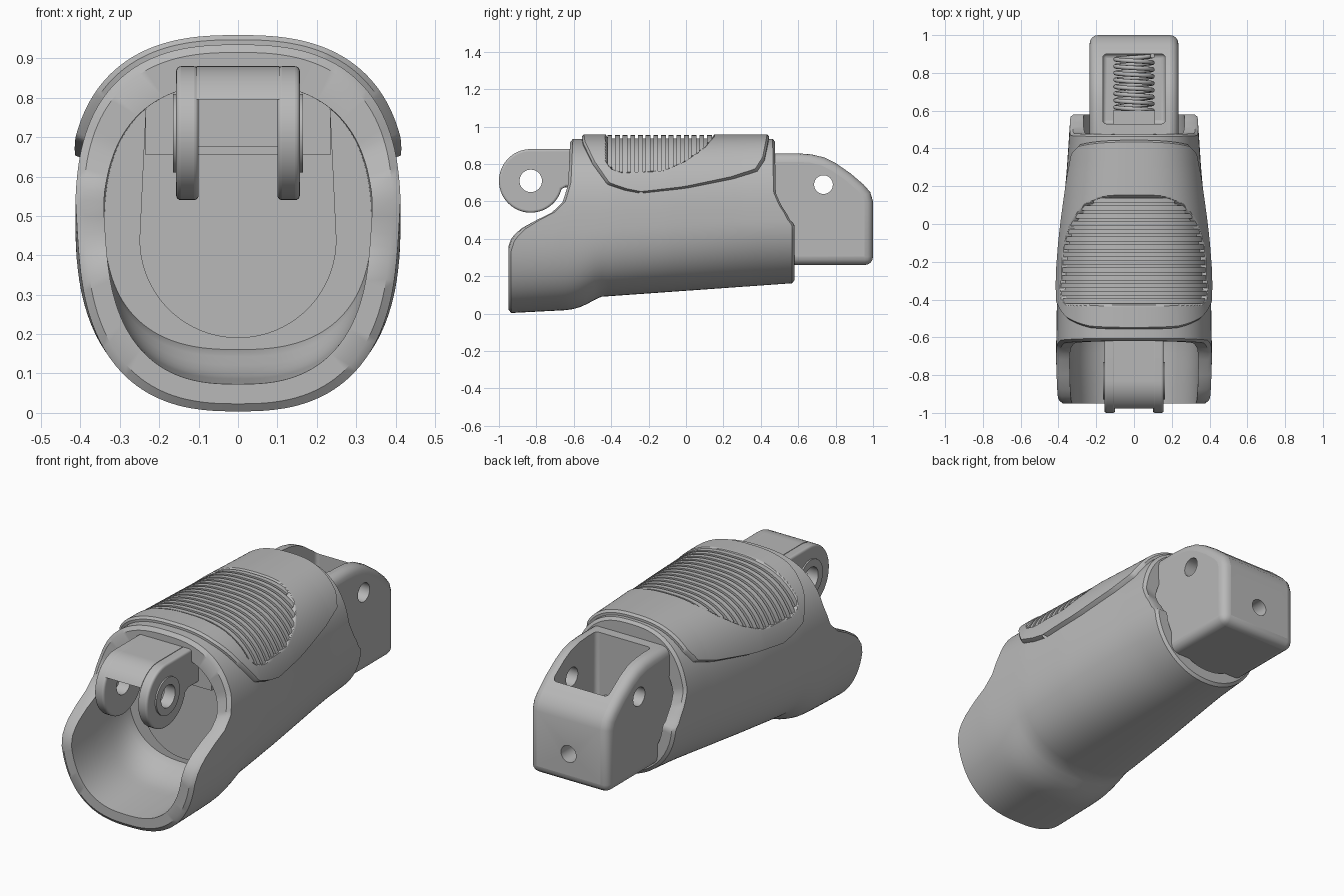
import bpy, bmesh, math
from mathutils import Vector

old = bpy.data.objects.get("Cube")
if old:
    bpy.data.objects.remove(old, do_unlink=True)

grey = bpy.data.materials.new("plain_grey")
grey.use_nodes = True
grey.diffuse_color = (0.48, 0.48, 0.48, 1)
grey.node_tree.nodes["Principled BSDF"].inputs["Base Color"].default_value = (0.48, 0.48, 0.48, 1)


def interp(points, v):
    """Piecewise linear lookup."""
    if v <= points[0][0]:
        return points[0][1]
    for (a, p), (b, q) in zip(points, points[1:]):
        if v <= b:
            return p + (q - p) * (v - a) / (b - a)
    return points[-1][1]


def smooth(ob, angle=30):
    bpy.ops.object.select_all(action="DESELECT")
    ob.select_set(True)
    bpy.context.view_layer.objects.active = ob
    bpy.ops.object.shade_smooth_by_angle(angle=math.radians(angle))


def finish(name, bm, angle=30):
    bmesh.ops.recalc_face_normals(bm, faces=bm.faces)
    me = bpy.data.meshes.new(name)
    bm.to_mesh(me)
    bm.free()
    me.materials.append(grey)
    ob = bpy.data.objects.new(name, me)
    bpy.context.collection.objects.link(ob)
    smooth(ob, angle)
    return ob


def apply(ob, mod):
    bpy.context.view_layer.objects.active = ob
    bpy.ops.object.modifier_apply(modifier=mod.name)


def extrude(name, outline, low, high, bevel=0, axis="x"):
    """Prism: outline is (y, z) pushed along x, or (x, z) pushed along y."""
    bm = bmesh.new()
    place = (lambda d, p: (d, *p)) if axis == "x" else (lambda d, p: (p[0], d, p[1]))
    face = bm.faces.new([bm.verts.new(place(low, p)) for p in outline])
    new = bmesh.ops.extrude_face_region(bm, geom=[face])["geom"]
    shift = Vector(place(high - low, (0, 0)))
    bmesh.ops.translate(bm, vec=shift, verts=[v for v in new if isinstance(v, bmesh.types.BMVert)])
    ob = finish(name, bm)
    if bevel:
        mod = ob.modifiers.new("rounding", "BEVEL")
        mod.width, mod.segments, mod.limit_method = bevel, 4, "ANGLE"
        mod.angle_limit = math.radians(50)
        apply(ob, mod)
        smooth(ob)
    return ob


def cut(ob, cutter):
    mod = ob.modifiers.new("cut", "BOOLEAN")
    mod.operation, mod.solver, mod.object = "DIFFERENCE", "EXACT", cutter
    apply(ob, mod)
    bpy.data.objects.remove(cutter, do_unlink=True)
    smooth(ob)


def arc(cu, cv, r, start, end, n=40):
    angles = [math.radians(start + (end - start) * i / n) for i in range(n + 1)]
    return [(cu + r * math.cos(a), cv + r * math.sin(a)) for a in angles]


def disc(cu, cv, r):
    return arc(cu, cv, r, 0, 360)[:-1]


def box(a, b, c, d):
    return [(a, c), (b, c), (b, d), (a, d)]


# Body cross-section along y
WIDTH = [(-0.95, 0.405), (-0.7, 0.413), (-0.4, 0.408), (-0.1, 0.39), (0.3, 0.355), (0.6, 0.335)]
BOTTOM = [(-0.95, 0.003), (-0.62, 0.02), (-0.55, 0.04), (-0.46, 0.09), (0.6, 0.165)]
LOWER_POWER = [(-0.5, 2.6), (0.4, 2.05)]
FRONT_EDGE = [(0.34, -0.95), (0.4, -0.93), (0.45, -0.88), (0.5, -0.8), (0.53, -0.73),
              (0.6, -0.66), (0.7, -0.63), (0.93, -0.62)]
REAR_EDGE = [(0.43, 0.58), (0.52, 0.55), (0.58, 0.51), (0.65, 0.48), (0.93, 0.475)]
MID, TOP = 0.5, 0.935


def section(y, a, inset=0.0):
    c, s = math.cos(a), math.sin(a)
    power = 2.6 if s >= 0 else interp(LOWER_POWER, y)
    height = TOP - MID if s >= 0 else MID - interp(BOTTOM, y)
    x = math.copysign((interp(WIDTH, y) - inset) * abs(c) ** (2 / power), c)
    z = MID + math.copysign((height - inset) * abs(s) ** (2 / power), s)
    return Vector((x, y, z))


def grid(bm, rows, close_u=False, close_v=False):
    vs = [[bm.verts.new(p) for p in row] for row in rows]
    n, m = len(vs), len(vs[0])
    for i in range(n if close_u else n - 1):
        for j in range(m if close_v else m - 1):
            k, l = (i + 1) % n, (j + 1) % m
            bm.faces.new((vs[i][j], vs[k][j], vs[k][l], vs[i][l]))
    return vs


# Hollow outer shell with scooped ends
RING = [math.tau * i / 128 for i in range(128)]
steps = [i / 40 for i in range(41)]
layers = [(0, 0.02, 0)] + [(t, 0, 0.015 if t == 0 else -0.012 if t == 1 else 0) for t in steps]
layers += [(1, 0.015, 0)] + [(t, 0.07, 0) for t in reversed(steps)]
rows = []
for t, inset, push in layers:
    row = []
    for a in RING:
        z = section(-0.7, a).z
        y0, y1 = interp(FRONT_EDGE, z), interp(REAR_EDGE, z)
        thick = inset + (0.03 * max(0, math.sin(a)) if inset > 0.05 else 0)
        row.append(section(y0 + (y1 - y0) * t + push, a, thick))
    rows.append(row)
bm = bmesh.new()
grid(bm, rows, True, True)
finish("outer_shell", bm, 35)

# Solid core that closes the shell
bm = bmesh.new()
ends = grid(bm, [[section(-0.45 + 0.87 * t, a, 0.05) for a in RING] for t in steps], False, True)
bm.faces.new(ends[0])
bm.faces.new(ends[-1])
finish("inner_core", bm)
plate = arc(0, 0.44, 0.25, 180, 360) + [(0.235, 0.76), (-0.235, 0.76)]
extrude("core_plate", plate, -0.465, -0.4, axis="y")

# Grip pad hugging the top
PAD_FRONT = [(0.645, -0.25), (0.66, -0.33), (0.69, -0.42), (0.8, -0.5), (0.9, -0.55), (0.95, -0.56)]
PAD_REAR = [(0.645, -0.23), (0.67, 0), (0.72, 0.25), (0.76, 0.38), (0.82, 0.42), (0.94, 0.445)]
RIB_LOW = [(-0.43, 0.8), (-0.4, 0.76), (-0.34, 0.74), (-0.12, 0.75), (0, 0.8), (0.1, 0.87), (0.15, 0.925)]


def start_angle(z):
    return math.asin(((z - MID) / (TOP - MID)) ** 1.3)


def pad_raise(y, z):
    if y < -0.43 or y > 0.15:
        return 0.024
    inside = min(y + 0.43, 0.15 - y, z - interp(RIB_LOW, y))
    return 0.024 - 0.022 * min(1, max(0, inside / 0.012))


a0 = start_angle(0.645)
rows = []
for i in range(161):
    a = a0 + (math.pi - 2 * a0) * i / 160
    z = section(0, a).z
    y0, y1 = interp(PAD_FRONT, z), interp(PAD_REAR, z)
    row = [section(y0, a, 0.02), section(y0, a, -0.012)]
    for j in range(151):
        y = y0 + 0.01 + (y1 - y0 - 0.02) * j / 150
        row.append(section(y, a, -pad_raise(y, z)))
    rows.append(row + [section(y1, a, -0.012), section(y1, a, 0.02)])
bm = bmesh.new()
grid(bm, rows)
finish("grip_pad", bm, 35)

# Grip ribs
bm = bmesh.new()
for i in range(14):
    y = -0.408 + i * 0.041
    a0 = start_angle(interp(RIB_LOW, y))
    rows = []
    for j in range(41):
        a = a0 + (math.pi - 2 * a0) * j / 40
        rows.append([section(y + dy, a, h) for dy, h in
                     ((-0.013, 0.01), (-0.013, -0.02), (0.013, -0.02), (0.013, 0.01))])
    ends = grid(bm, rows, False, True)
    bm.faces.new(ends[0])
    bm.faces.new(ends[-1])
finish("grip_ribs", bm)

# Front hinge: two lugs with bosses, bridge and web
HY, HZ = -0.83, 0.71
lug = arc(HY, HZ, 0.17, 90, 345) + [(-0.64, 0.68), (-0.4, 0.68), (-0.4, 0.88)]
for side, low, high in (("left", 0.1, 0.157), ("right", -0.157, -0.1)):
    ob = extrude(side + "_hinge_lug", lug, low, high, 0.012)
    cut(ob, extrude("cutter", disc(HY, HZ, 0.06), low - 0.1, high + 0.1))
    edge = 0.15 if side == "left" else -0.165
    ob = extrude(side + "_hinge_boss", disc(HY, HZ, 0.1), edge, edge + 0.015)
    cut(ob, extrude("cutter", disc(HY, HZ, 0.06), edge - 0.1, edge + 0.1))
bridge = arc(HY, HZ, 0.17, 90, 150, 16) + [(-0.4, 0.795), (-0.4, 0.88)]
extrude("hinge_bridge", bridge, -0.105, 0.105)
extrude("hinge_web", box(-0.67, -0.4, 0.675, 0.8), -0.105, 0.105)
wing = [(-0.235, 0.655), (0.235, 0.655)] + arc(0.165, 0.76, 0.07, 0, 90, 10)
wing += arc(-0.165, 0.76, 0.07, 90, 180, 10)
extrude("hinge_shoulder", wing, -0.56, -0.4, axis="y")

# Rear block with open pocket, pin hole and screw hole
block = [(0.38, 0.26), (1, 0.26), (1, 0.6), (0.985, 0.65), (0.95, 0.69), (0.88, 0.75), (0.8, 0.805),
         (0.74, 0.835), (0.67, 0.852), (0.6, 0.857), (0.38, 0.857)]
ob = extrude("rear_block", block, -0.235, 0.235, 0.045)
cut(ob, extrude("cutter", box(0.53, 0.9, 0.3, 1.1), -0.165, 0.165, 0.02))
cut(ob, extrude("cutter", disc(0.735, 0.69, 0.05), -0.4, 0.4))
cut(ob, extrude("cutter", disc(0, 0.42, 0.045), 0.8, 1.2, axis="y"))
extrude("spring_seat", box(-0.11, 0.11, 0.3, 0.53), 0.525, 0.6, axis="y")

# Coil spring in the pocket
curve = bpy.data.curves.new("coil_spring", "CURVE")
curve.dimensions, curve.bevel_depth, curve.bevel_resolution = "3D", 0.012, 2
curve.use_fill_caps = True
line = curve.splines.new("POLY")
count = 8 * 32
line.points.add(count)
for i, p in enumerate(line.points):
    a = math.tau * i / 32
    p.co = (0.098 * math.cos(a), 0.6 + 0.29 * i / count, 0.42 + 0.098 * math.sin(a), 1)
curve.materials.append(grey)
spring = bpy.data.objects.new("coil_spring", curve)
bpy.context.collection.objects.link(spring)
